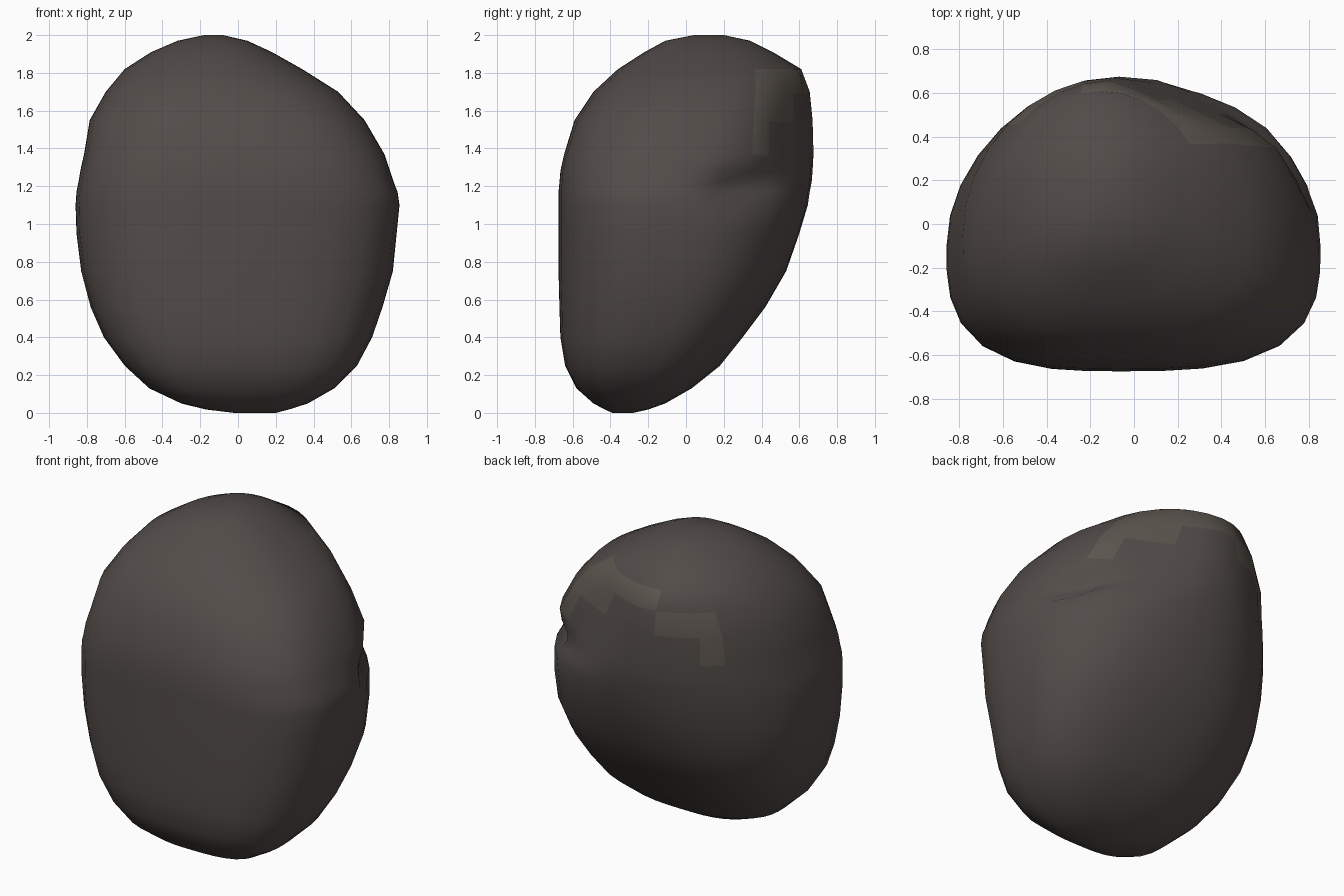
import bpy, bmesh, math
from mathutils import Vector

if "Cube" in bpy.data.objects:
    bpy.data.objects.remove(bpy.data.objects["Cube"])

# Horizontal slices: z, left x, right x, front y, back y
SLICES = [
    (0.0, -0.02, 0.2, -0.39, -0.28), (0.018, -0.17, 0.27, -0.43, -0.20),
    (0.05, -0.30, 0.37, -0.49, -0.11), (0.13, -0.47, 0.51, -0.58, 0.03),
    (0.25, -0.60, 0.63, -0.64, 0.18), (0.40, -0.71, 0.71, -0.665, 0.30),
    (0.56, -0.78, 0.765, -0.67, 0.42), (0.75, -0.83, 0.82, -0.675, 0.53),
    (0.95, -0.855, 0.84, -0.675, 0.60), (1.1, -0.86, 0.855, -0.675, 0.645),
    (1.17, -0.855, 0.845, -0.675, 0.655), (1.22, -0.845, 0.825, -0.67, 0.665),
    (1.28, -0.835, 0.805, -0.665, 0.67), (1.37, -0.815, 0.775, -0.645, 0.675),
    (1.55, -0.785, 0.67, -0.59, 0.67), (1.7, -0.70, 0.53, -0.49, 0.655),
    (1.82, -0.60, 0.34, -0.36, 0.61), (1.91, -0.46, 0.18, -0.22, 0.46),
    (1.97, -0.32, 0.05, -0.11, 0.34), (2.0, -0.18, -0.08, 0.04, 0.2),
]
SEG = 32


def outline(z, xl, xr, yf, yb):
    """Flattened front, rounder back."""
    top = min(max((z - 1.3) / 0.6, 0), 1)
    low = min(max((1.1 - z) / 0.6, 0), 1)
    cx = (xl + xr) / 2 - 0.03 * (xr - xl)
    cy = yf + (0.43 + 0.08 * low) * (yb - yf)
    pts = []
    for k in range(SEG):
        a = 2 * math.pi * k / SEG
        c, s = math.cos(a), math.sin(a)
        if s < 0:
            n = 3.0 - 0.7 * top + (0.3 * low if c < 0 else 0)
        else:
            n = 2.2 + 0.5 * low - 0.2 * top if c > 0 else 1.95 + 0.2 * low
        rx = xr - cx if c > 0 else cx - xl
        ry = yb - cy if s > 0 else cy - yf
        r = (abs(c) ** n + abs(s) ** n) ** (-1 / n)
        pts.append(Vector((cx + rx * r * c, cy + ry * r * s, z)))
    return pts


def sculpt(p):
    """Flat chipped face at the upper back right, and a notch below it."""
    nrm = Vector((0.42, 0.88, 0.2)).normalized()
    over = p.dot(nrm) - 0.885
    if over > 0 and p.z > 1.0:
        p = p - nrm * over * min(1, (p.z - 1.0) / 0.25)
    d = p - Vector((0.72, 0.32, 1.20))
    tilt = d.z - 0.15 * d.y
    push = 0.11 * math.exp(-(tilt / 0.07) ** 2 - (d.y / 0.16) ** 2 - (d.x / 0.3) ** 2)
    return p - Vector((0.75, 0.65, 0)) * push


# Boulder body
bm = bmesh.new()
loops = [[bm.verts.new(sculpt(p)) for p in outline(*r)] for r in SLICES]
for row, lo, hi in zip(SLICES, loops, loops[1:]):
    for k in range(SEG):
        m = (k + 1) % SEG
        f = bm.faces.new((lo[k], lo[m], hi[m], hi[k]))
        # Paler worn stone in an arc along the upper back rim
        d = abs(k - 7)
        ceiling = 1.76 - (0.05 * d if k > 7 else 0)
        if d <= 4 and 1.68 - 0.08 * d < row[0] < ceiling:
            f.material_index = 1
bm.faces.new(loops[0][::-1])
bm.faces.new(loops[-1])
for f in bm.faces:
    f.smooth = True

mesh = bpy.data.meshes.new("boulder")
bm.to_mesh(mesh)
bm.free()
boulder = bpy.data.objects.new("boulder", mesh)
bpy.context.collection.objects.link(boulder)

for name, col in (("stone", (0.085, 0.072, 0.066, 1)), ("worn_stone", (0.11, 0.094, 0.079, 1))):
    mat = bpy.data.materials.new(name)
    mat.diffuse_color = col
    mat.use_nodes = True
    mat.node_tree.nodes["Principled BSDF"].inputs["Base Color"].default_value = mat.diffuse_color
    mesh.materials.append(mat)
